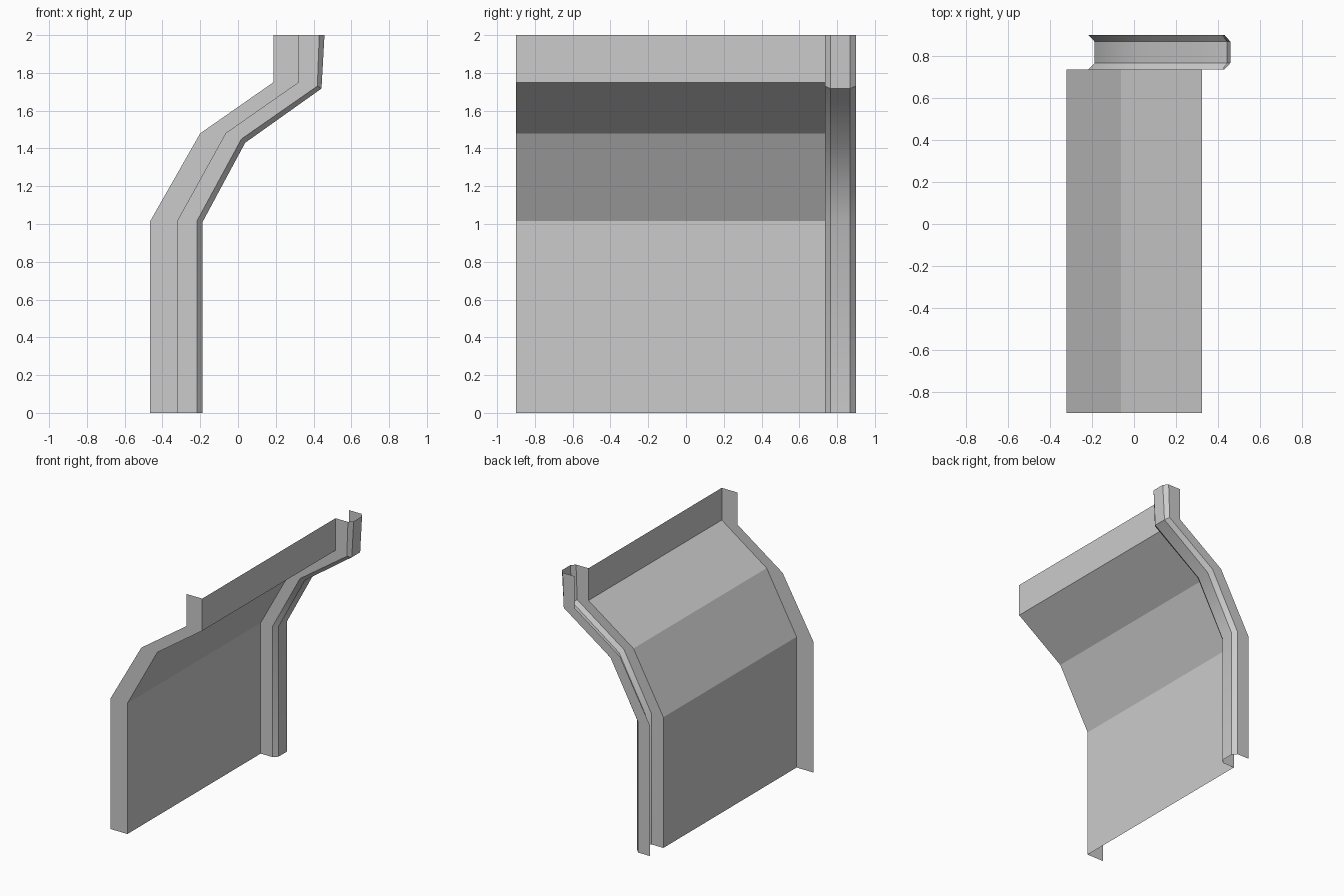
import bpy
import math

if "Cube" in bpy.data.objects:
    bpy.data.objects.remove(bpy.data.objects["Cube"])

# Side-view rails (x, z), running from the foot to the top edge
FLANGE = [(-.465, 0), (-.465, 1.015), (-.20, 1.48), (.187, 1.75), (.187, 2)]
WALL = [(-.32, 0), (-.32, 1.015), (-.063, 1.48), (.323, 1.75), (.323, 2)]
LIP = [(-.218, 0), (-.218, 1.015), (.018, 1.45), (.42, 1.73), (.43, 2)]
OUTER = [(-.188, 0), (-.188, 1.01), (.038, 1.43), (.442, 1.717), (.458, 2)]


def loft(name, rails):
    """Folded sheet through a series of (rail, y) fold lines."""
    verts = [(x, y, z) for rail, y in rails for x, z in rail]
    n = len(WALL)
    faces = [(i * n + j, (i + 1) * n + j, (i + 1) * n + j + 1, i * n + j + 1)
             for i in range(len(rails) - 1) for j in range(n - 1)]
    mesh = bpy.data.meshes.new(name)
    mesh.from_pydata(verts, [], faces)
    mesh.update()
    obj = bpy.data.objects.new(name, mesh)
    bpy.context.collection.objects.link(obj)
    return obj


# Bent wall panel with its front flange
loft("wall_panel", [(FLANGE, -.9), (WALL, -.9), (WALL, .735)])

# Raised edge trim: out, chamfer, across, chamfer, back in
trim = loft("edge_trim", [(WALL, .735), (LIP, .735), (OUTER, .765),
                          (OUTER, .868), (LIP, .9), (WALL, .9)])
bpy.context.view_layer.objects.active = trim
trim.select_set(True)
bpy.ops.object.shade_smooth_by_angle(angle=math.radians(32))
